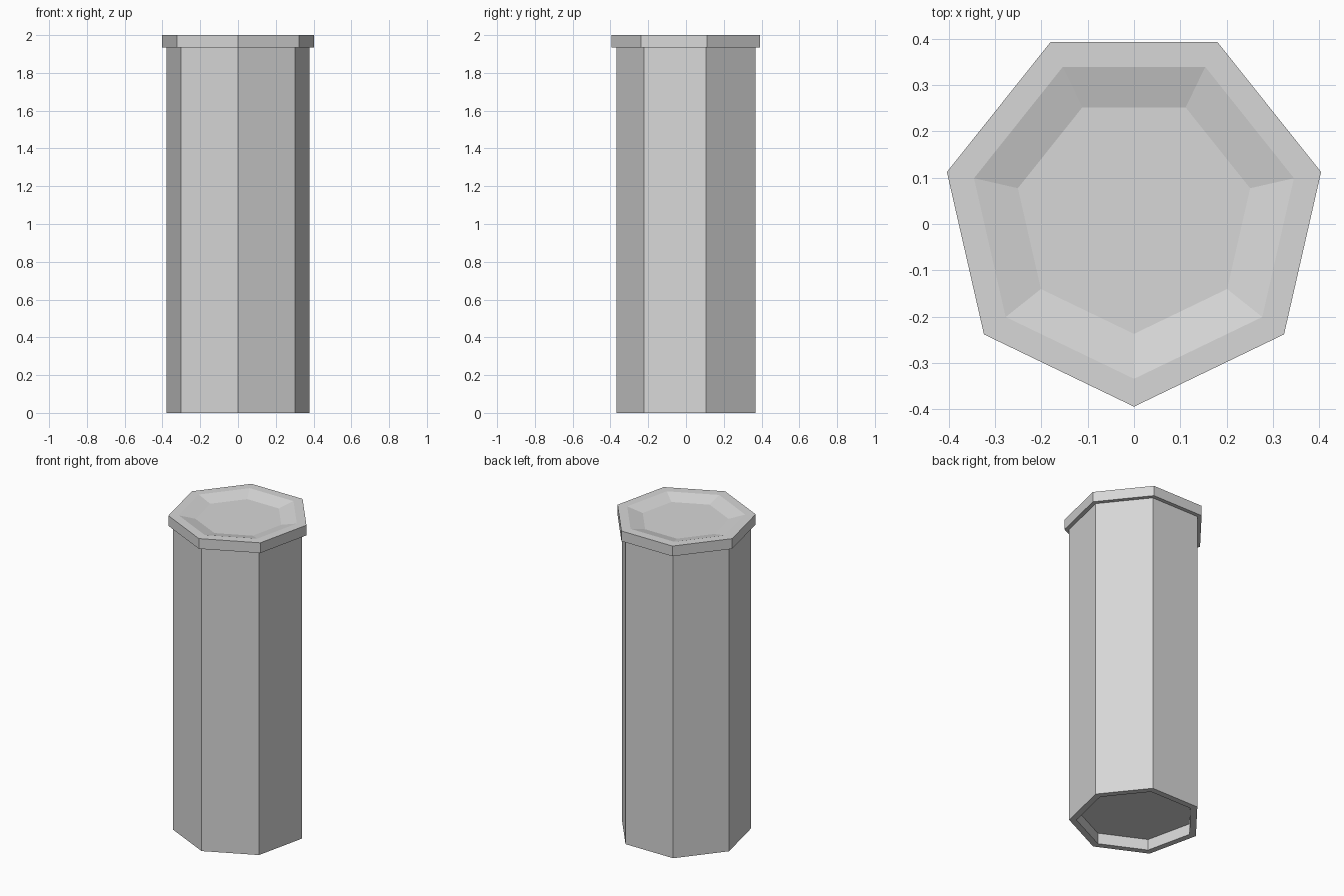
import bpy, bmesh, math

SIDES = 7
CENTRE_Y = 0.02

cube = bpy.data.objects.get("Cube")
if cube:
    bpy.data.objects.remove(cube, do_unlink=True)

grey = bpy.data.materials.new("light_grey")
grey.use_nodes = True
colour = (0.68, 0.68, 0.68, 1)
grey.diffuse_color = colour
grey.node_tree.nodes["Principled BSDF"].inputs["Base Color"].default_value = colour


def turned_prism(name, profile):
    """Sweep (radius, height) points round seven sides and cap both ends."""
    bm = bmesh.new()
    rings = []
    for radius, z in profile:
        ring = []
        for i in range(SIDES):
            a = math.tau * i / SIDES - math.pi / 2
            ring.append(bm.verts.new((radius * math.cos(a),
                                      radius * math.sin(a) + CENTRE_Y, z)))
        rings.append(ring)
    for low, high in zip(rings, rings[1:]):
        for i in range(SIDES):
            j = (i + 1) % SIDES
            bm.faces.new((low[i], low[j], high[j], high[i]))
    bm.faces.new(rings[0][::-1])
    bm.faces.new(rings[-1])
    bmesh.ops.recalc_face_normals(bm, faces=bm.faces)
    mesh = bpy.data.meshes.new(name)
    bm.to_mesh(mesh)
    bm.free()
    mesh.materials.append(grey)
    obj = bpy.data.objects.new(name, mesh)
    bpy.context.collection.objects.link(obj)
    return obj


# Tall shaft with a shallow recess underneath
turned_prism("shaft", [(0.345, 0.07), (0.345, 0), (0.387, 0), (0.387, 1.935)])

# Overhanging lid with a sloped dish in its top
turned_prism("lid", [(0.414, 1.935), (0.414, 2), (0.354, 2), (0.257, 1.975)])
